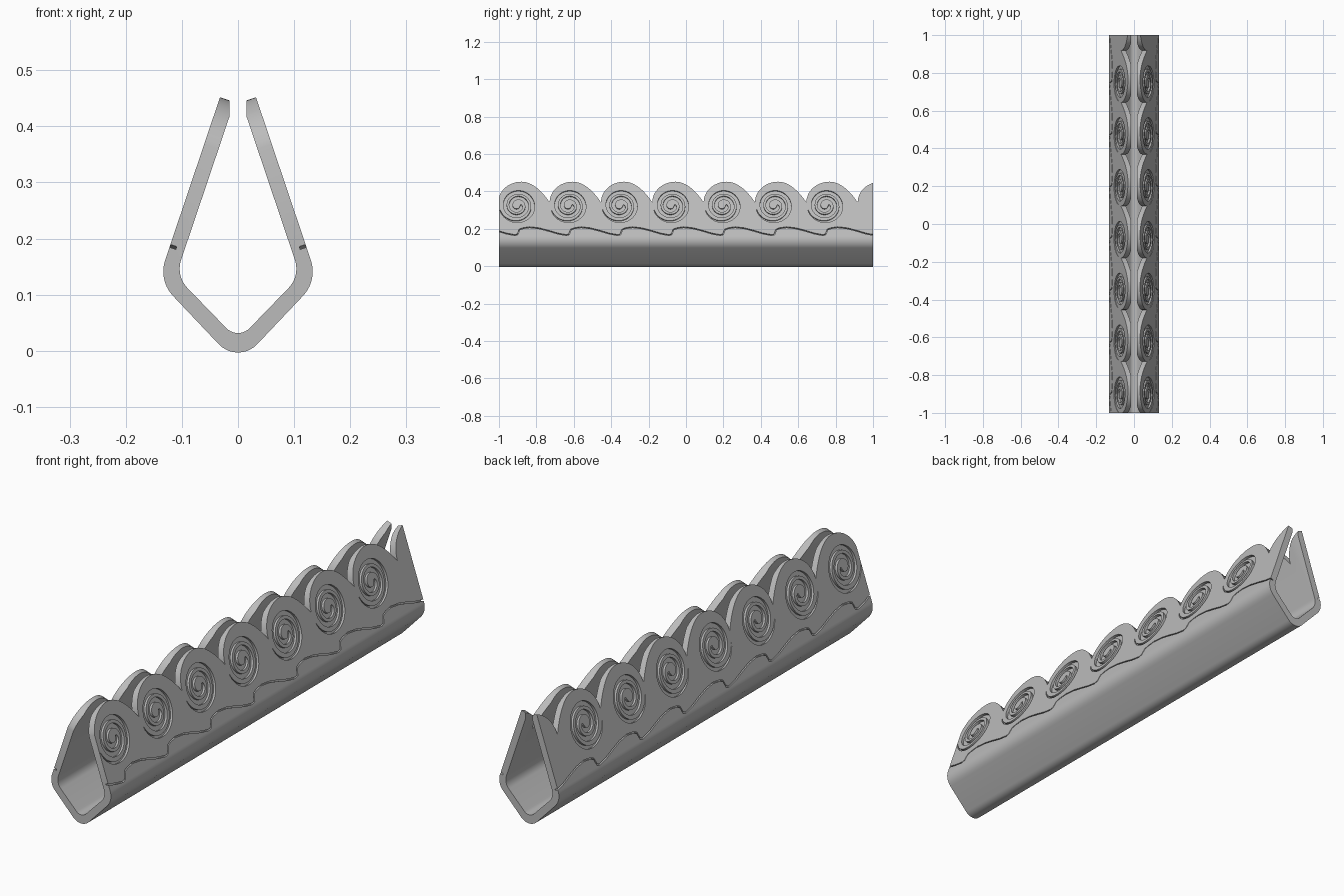
import bpy, bmesh, math
from mathutils import Vector

PITCH = 0.2745          # spacing of the waves along the bar
SLOPE = 0.337           # inward lean of the arms
NORMAL = Vector((1, 0, SLOPE)).normalized()

if "Cube" in bpy.data.objects:
    bpy.data.objects.remove(bpy.data.objects["Cube"])

grey = bpy.data.materials.new("plain grey")
grey.use_nodes = True
colour = (0.5, 0.5, 0.5, 1)
grey.diffuse_color = colour
grey.node_tree.nodes["Principled BSDF"].inputs["Base Color"].default_value = colour


def make_object(name, bm):
    bmesh.ops.recalc_face_normals(bm, faces=bm.faces)
    mesh = bpy.data.meshes.new(name)
    bm.to_mesh(mesh)
    bm.free()
    mesh.materials.append(grey)
    obj = bpy.data.objects.new(name, mesh)
    bpy.context.collection.objects.link(obj)
    return obj


def fillet(before, corner, after, length, steps=10):
    """Round a corner with an arc that starts `length` away from it."""
    c = Vector(corner)
    u = (Vector(before) - c).normalized()
    v = (Vector(after) - c).normalized()
    half = u.angle(v) / 2
    centre = c + (u + v).normalized() * length / math.cos(half)
    a, b = c + u * length - centre, c + v * length - centre
    sweep = math.pi - 2 * half
    return [centre + (a * math.sin(sweep * (1 - t)) + b * math.sin(sweep * t)) / math.sin(sweep)
            for t in (i / steps for i in range(steps + 1))]


def wall_path(base, bend, tip, base_round, bend_round):
    """Rounded V-and-arm path from the left tip, under the base, to the right tip."""
    flip = lambda p: Vector((-p[0], p[1]))
    side = fillet(tip, bend, base, bend_round)
    bottom = fillet(bend, base, flip(bend), base_round)
    return [Vector(tip)] + side + bottom + [flip(p) for p in reversed(side)] + [flip(tip)]


# Bar: constant cross-section drawn along y
outer = wall_path((0, -0.0245), (0.142, 0.1255), (0.0277, 0.465), 0.050, 0.038)
inner = wall_path((0, 0.019), (0.111, 0.1335), (0.015, 0.418), 0.030, 0.030)
lip = 0.461
section = outer + [Vector((-0.015, lip))] + inner[::-1] + [Vector((0.015, lip))]
bm = bmesh.new()
face = bm.faces.new([bm.verts.new((p.x, -1, p.y)) for p in section])
extruded = bmesh.ops.extrude_face_region(bm, geom=[face])
bmesh.ops.translate(bm, vec=(0, 2, 0),
                    verts=[v for v in extruded["geom"] if isinstance(v, bmesh.types.BMVert)])
bar = make_object("scroll_edged_bar", bm)


def arm_point(side, y, z, depth):
    """Point on an arm's outer face, moved outwards by depth."""
    p = Vector((0.122 + (0.185 - z) * SLOPE, y, z)) + NORMAL * depth
    return Vector((p.x * side, p.y, p.z))


def ribbon(bm, pairs, low, high):
    """Solid strip on both arms; each pair holds the (y, z) of its two edges."""
    for side in (-1, 1):
        rings = [[bm.verts.new(arm_point(side, *p, d)) for p, d in
                  ((a, low), (b, low), (b, high), (a, high))] for a, b in pairs]
        for r, s in zip(rings, rings[1:]):
            for i in range(4):
                j = (i + 1) % 4
                bm.faces.new((r[i], r[j], s[j], s[i]))
        bm.faces.new(rings[0])
        bm.faces.new(rings[-1])


def stroke(points, widths):
    """Turn a centre line into pairs of edge points."""
    pairs = []
    for i, (p, w) in enumerate(zip(points, widths)):
        t = (points[min(i + 1, len(points) - 1)] - points[max(i - 1, 0)]).normalized()
        n = Vector((-t.y, t.x)) * w / 2
        pairs.append((p + n, p - n))
    return pairs


# Wave crests: steep on one side, sloping on the other
waves = bmesh.new()
edge = []
for k in range(-1, 8):
    crest = -0.88 + PITCH * k
    for i in range(14):
        a = math.pi / 2 * i / 14
        edge.append((crest - 0.1235 * math.cos(a), 0.342 + 0.11 * math.sin(a)))
    for i in range(14):
        u = i / 14
        edge.append((crest + 0.151 * u, 0.342 + 0.11 * (1 - u * u)))
ribbon(waves, [(p, (p[0], 0.475)) for p in edge], -0.035, 0.02)

# Spiral grooves
spirals = bmesh.new()
COUNT = 100
for k in range(7):
    centre = Vector((-0.901 + PITCH * k, 0.325))
    points, widths = [], []
    for i in range(COUNT + 1):
        t = i / COUNT
        a = math.pi * (1.08 + 5 * t)
        r = 0.097 - 0.079 * t
        points.append(centre + Vector((math.cos(a), 0.95 * math.sin(a))) * r)
        widths.append(0.018 * min(1, 0.1 + t * 6, 0.3 + (1 - t) * 15))
    ribbon(spirals, stroke(points, widths), -0.01, 0.01)

# Wavy line groove below the spirals
line = bmesh.new()
points = []
for k in range(-1, 8):
    step = -0.895 + PITCH * k
    for dy, z in ((-0.02, 0.167), (-0.005, 0.171), (0, 0.185), (0.005, 0.197), (0.025, 0.204),
                  (0.06, 0.209), (0.11, 0.203), (0.16, 0.190), (0.21, 0.175)):
        points.append(Vector((step + dy, z)))
ribbon(line, stroke(points, [0.005] * len(points)), -0.012, 0.01)

# Cut everything out of the bar
bpy.context.view_layer.objects.active = bar
for name, cutter_mesh in (("wave_cutter", waves), ("spiral_cutter", spirals), ("line_cutter", line)):
    cutter = make_object(name, cutter_mesh)
    cutter.hide_render = True
    cut = bar.modifiers.new(name, "BOOLEAN")
    cut.operation = "DIFFERENCE"
    cut.solver = "EXACT"
    cut.object = cutter
    bpy.ops.object.modifier_apply(modifier=name)
    bpy.data.objects.remove(cutter)

bpy.ops.object.select_all(action="DESELECT")
bar.select_set(True)
bpy.ops.object.shade_smooth_by_angle(angle=math.radians(30))
